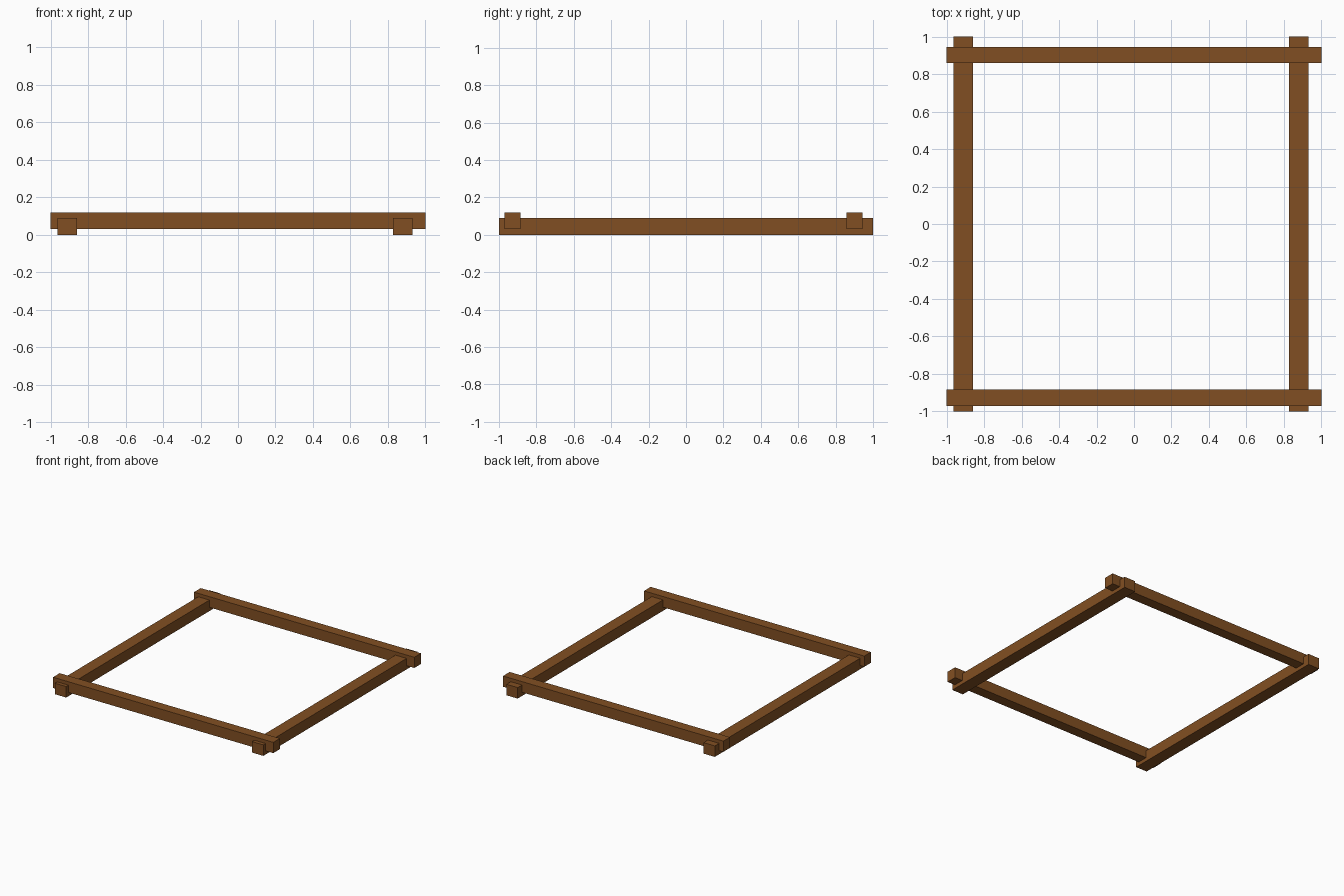
import bpy

if "Cube" in bpy.data.objects:
    bpy.data.objects.remove(bpy.data.objects["Cube"])

wood = bpy.data.materials.new("brown_wood")
wood.diffuse_color = (0.222, 0.078, 0.016, 1)
wood.use_nodes = True
wood.node_tree.nodes["Principled BSDF"].inputs["Base Color"].default_value = wood.diffuse_color


def beam(name, lo, hi):
    """Square timber between two opposite corners."""
    bpy.ops.mesh.primitive_cube_add(size=1, location=[(a + b) / 2 for a, b in zip(lo, hi)])
    ob = bpy.context.object
    ob.name = name
    ob.scale = [b - a for a, b in zip(lo, hi)]
    bpy.ops.object.transform_apply(location=False, rotation=False, scale=True)
    ob.data.materials.append(wood)


# Lower beams running front to back
for name, x0, x1 in (("left_beam", -0.962, -0.86), ("right_beam", 0.828, 0.93)):
    beam(name, (x0, -1, 0), (x1, 1, 0.09))

# Upper beams running side to side, notched over the lower ones
for name, y0, y1 in (("front_beam", -0.97, -0.884), ("back_beam", 0.858, 0.944)):
    beam(name, (-1, y0, 0.03), (1, y1, 0.118))
